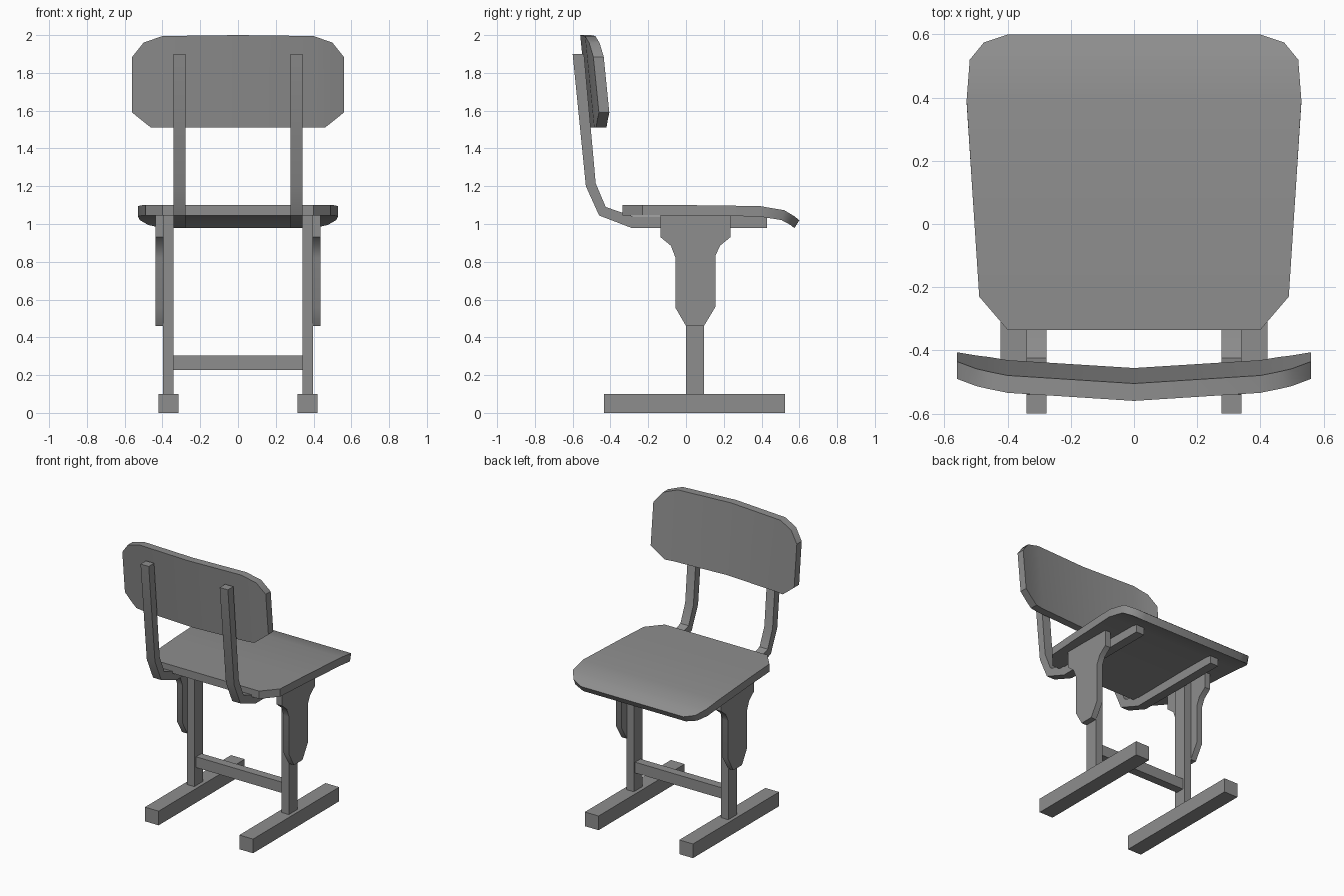
import bpy, bmesh, math

cube = bpy.data.objects.get("Cube")
if cube:
    bpy.data.objects.remove(cube, do_unlink=True)

grey = bpy.data.materials.new("mid_grey")
grey.use_nodes = True
COLOUR = (0.27, 0.27, 0.27, 1)
grey.diffuse_color = COLOUR
grey.node_tree.nodes["Principled BSDF"].inputs["Base Color"].default_value = COLOUR


def loft(name, rings):
    """Skin a closed solid through matching rings of points."""
    bm = bmesh.new()
    loops = [[bm.verts.new(p) for p in ring] for ring in rings]
    n = len(loops[0])
    for a, b in zip(loops, loops[1:]):
        for i in range(n):
            j = (i + 1) % n
            bm.faces.new((a[i], a[j], b[j], b[i]))
    bm.faces.new(loops[0])
    bm.faces.new(loops[-1])
    bmesh.ops.recalc_face_normals(bm, faces=bm.faces)
    mesh = bpy.data.meshes.new(name)
    bm.to_mesh(mesh)
    bm.free()
    mesh.materials.append(grey)
    obj = bpy.data.objects.new(name, mesh)
    bpy.context.collection.objects.link(obj)
    bpy.ops.object.select_all(action='DESELECT')
    obj.select_set(True)
    bpy.context.view_layer.objects.active = obj
    bpy.ops.object.shade_smooth_by_angle(angle=math.radians(35))
    return obj


def plate(name, profile, x0, x1):
    """Extrude a side profile (y, z) across x."""
    return loft(name, [[(x, y, z) for y, z in profile] for x in (x0, x1)])


def rect(y0, y1, z0, z1):
    return [(y0, z0), (y1, z0), (y1, z1), (y0, z1)]


# Seat: y, half width, top height, underside offset in y and z
seat_rows = [
    (-0.335, 0.40, 1.10, 0, -0.055),
    (-0.23, 0.49, 1.10, 0, -0.055),
    (0.0, 0.505, 1.10, 0, -0.055),
    (0.39, 0.53, 1.095, -0.005, -0.055),
    (0.52, 0.52, 1.073, -0.015, -0.052),
    (0.575, 0.475, 1.04, -0.022, -0.045),
    (0.60, 0.40, 1.02, -0.026, -0.042),
]
loft("seat", [[(-w, y, z), (w, y, z), (w, y + dy, z + dz), (-w, y + dy, z + dz)]
              for y, w, z, dy, dz in seat_rows])

# Backrest: x, bottom, top, forward position; leans back with height
half = [(0.40, 1.51, 1.995, -0.43), (0.46, 1.51, 1.974, -0.42),
        (0.50, 1.541, 1.96, -0.412), (0.56, 1.59, 1.885, -0.397)]
columns = [(-x, a, b, f) for x, a, b, f in reversed(half)]
columns += [(0, 1.51, 2.0, -0.455)] + half
LEAN, THICK = 0.1, 0.055


def backrest_ring(x, low, high, front):
    y0, y1 = (front - LEAN * (z - 1.5) for z in (low, high))
    return [(x, y0, low), (x, y1, high), (x, y1 - THICK, high), (x, y0 - THICK, low)]


loft("backrest", [backrest_ring(*c) for c in columns])

# Side profiles of the paired parts
arm = [(-0.60, 1.90), (-0.53, 1.20), (-0.46, 1.045), (-0.29, 0.98), (0.43, 0.98),
       (0.43, 1.045), (-0.28, 1.04), (-0.425, 1.09), (-0.478, 1.215), (-0.54, 1.90)]
bracket = [(-0.135, 1.045), (-0.135, 0.93), (-0.08, 0.885), (-0.055, 0.82),
           (-0.055, 0.555), (0.0, 0.46), (0.095, 0.46), (0.155, 0.56),
           (0.155, 0.83), (0.18, 0.885), (0.235, 0.93), (0.235, 1.045)]

for side, s in (("left", 1), ("right", -1)):
    plate(side + "_back_support", arm, s * 0.277, s * 0.341)
    plate(side + "_bracket", bracket, s * 0.395, s * 0.437)
    plate(side + "_leg", rect(0, 0.095, 0.10, 1.045), s * 0.341, s * 0.397)
    plate(side + "_foot", rect(-0.435, 0.525, 0, 0.10), s * 0.315, s * 0.422)

# Bar joining the legs
plate("crossbar", rect(0.02, 0.08, 0.227, 0.303), -0.345, 0.345)
